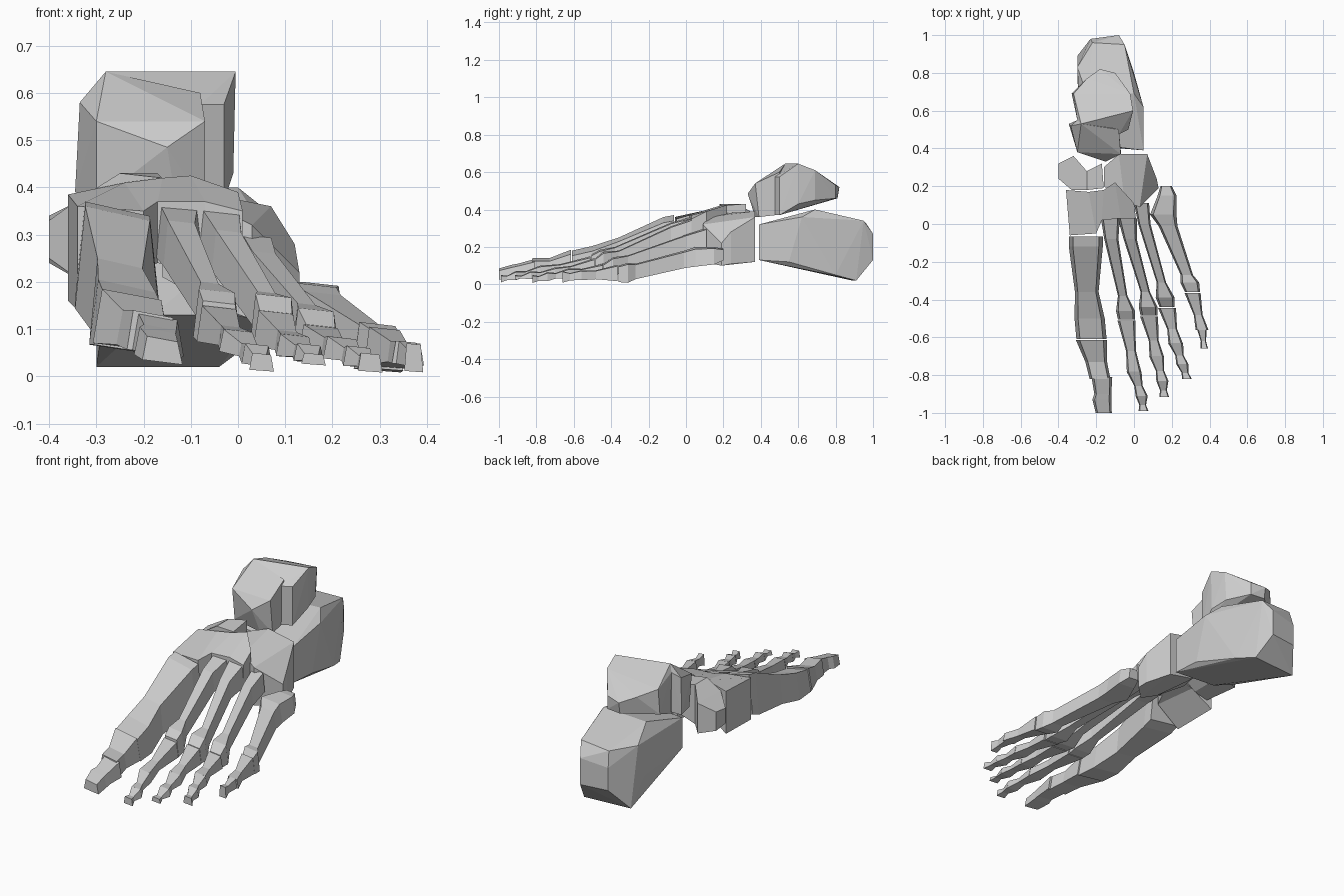
import bpy, bmesh


def finish(name, bm):
    bmesh.ops.recalc_face_normals(bm, faces=bm.faces)
    me = bpy.data.meshes.new(name)
    bm.to_mesh(me)
    bm.free()
    ob = bpy.data.objects.new(name, me)
    bpy.context.collection.objects.link(ob)
    return ob


def hull(name, pts):
    """Faceted solid wrapped around a few corner points."""
    bm = bmesh.new()
    for p in pts:
        bm.verts.new(p)
    r = bmesh.ops.convex_hull(bm, input=bm.verts)
    junk = {v for v in r["geom_interior"] if isinstance(v, bmesh.types.BMVert)}
    bmesh.ops.delete(bm, geom=list(junk), context='VERTS')
    bmesh.ops.dissolve_limit(bm, angle_limit=0.05, verts=bm.verts, edges=bm.edges)
    return finish(name, bm)


def loft(name, sections):
    """Skin four-corner sections and cap both ends."""
    bm = bmesh.new()
    rings = [[bm.verts.new(p) for p in s] for s in sections]
    for a, b in zip(rings, rings[1:]):
        for i in range(4):
            j = (i + 1) % 4
            bm.faces.new((a[i], a[j], b[j], b[i]))
    bm.faces.new(rings[0])
    bm.faces.new(rings[-1])
    return finish(name, bm)


def block(name, columns):
    """Loft across x; each section is a front and a back column (x, y, z0, z1)."""
    loft(name, [[(f[0], f[1], f[2]), (f[0], f[1], f[3]),
                 (b[0], b[1], b[3]), (b[0], b[1], b[2])] for f, b in columns])


def bone(name, stations, slope=0.15):
    """Long bone from stations (x, y, top z, bottom z, width), rolled sideways."""
    secs = []
    for x, y, zt, zb, w in stations:
        h, t = w / 2, w * 0.38
        secs.append([(x - h, y, zb + slope * h * .5), (x + h, y, max(zb - slope * h * .5, 0)),
                     (x + t, y, zt - slope * t * 1.5), (x - t, y, zt)])
    loft(name, secs)


def phalanx(name, a, b, w):
    """Waisted toe bone between two (x, y, top z, bottom z) ends."""
    m = [p * .4 + q * .6 for p, q in zip(a, b)]
    m[2] -= 0.012
    m[3] += 0.006
    bone(name, [(*a, w), (*m, w * .55), (*b, w * .8)])


# Heel bone
hull("heel_bone", [
    (-.28, .43, .16), (-.18, .41, .13), (.05, .39, .13), (.05, .39, .32), (-.28, .43, .32),
    (.05, .62, .36), (0, .69, .40), (-.25, .69, .39), (-.05, .95, .34),
    (-.22, .96, .33), (-.30, .83, .33), (-.30, .78, .15), (-.08, 1, .27),
    (-.23, .98, .25), (-.08, 1, .13), (-.23, .98, .13), (-.30, .89, .02),
    (-.04, .91, .02), (0, .8, .05), (.05, .55, .12), (-.18, .55, .12)])

# Ankle bone: rear dome and stepped front neck
hull("ankle_bone_dome", [
    (-.18, .82, .52), (-.10, .80, .53), (-.02, .69, .61), (-.005, .60, .645),
    (-.28, .53, .645), (-.25, .77, .55), (-.32, .69, .58), (-.30, .55, .61),
    (-.03, .50, .575), (-.08, .475, .575), (-.28, .50, .62), (-.08, .475, .37),
    (-.03, .50, .37), (-.01, .60, .43), (-.28, .50, .37), (-.30, .56, .41),
    (-.33, .69, .45), (-.03, .69, .45), (-.18, .81, .46), (-.10, .80, .46)])
hull("ankle_bone_neck", [
    (-.30, .55, .61), (-.335, .52, .58), (-.30, .38, .54), (-.15, .33, .485),
    (-.07, .37, .54), (-.08, .475, .575), (-.28, .53, .645), (-.08, .50, .60),
    (-.345, .53, .39), (-.30, .40, .37), (-.13, .37, .36), (-.07, .39, .36),
    (-.08, .48, .37), (-.30, .55, .40)])

# Midfoot blocks
block("inner_midfoot_bone", [
    ((-.40, .24, .25, .33), (-.40, .32, .24, .34)),
    ((-.33, .18, .20, .38), (-.32, .36, .22, .38)),
    ((-.25, .18, .22, .43), (-.25, .28, .22, .43)),
    ((-.16, .19, .27, .42), (-.17, .32, .28, .43))])
block("outer_midfoot_bone", [
    ((-.16, .20, .21, .38), (-.16, .30, .23, .38)),
    ((-.05, .12, .15, .36), (-.08, .37, .15, .39)),
    ((.03, .09, .12, .32), (.07, .37, .12, .36)),
    ((.13, .19, .10, .22), (.12, .24, .11, .28))])
block("wedge_bones", [
    ((-.34, -.06, .14, .36), (-.36, .18, .16, .385)),
    ((-.20, -.05, .23, .35), (-.24, .17, .24, .41)),
    ((-.17, .02, .24, .37), (-.16, .18, .26, .42)),
    ((-.07, .03, .22, .37), (-.10, .22, .25, .425)),
    ((.01, .03, .20, .35), (0, .11, .20, .39))])

# Five long foot bones
long_bones = [
    [(-.255, -.065, .37, .15, .18), (-.255, -.12, .36, .13, .18), (-.25, -.36, .25, .09, .125),
     (-.235, -.50, .205, .055, .16), (-.225, -.61, .18, .055, .16)],
    [(-.125, .03, .36, .25, .10), (-.12, -.08, .33, .23, .075), (-.06, -.38, .20, .12, .05),
     (-.045, -.46, .185, .08, .10), (-.04, -.505, .16, .07, .09)],
    [(-.035, .03, .35, .24, .10), (-.02, -.08, .31, .22, .07), (.06, -.36, .18, .10, .05),
     (.075, -.44, .175, .06, .10), (.08, -.485, .14, .06, .09)],
    [(.04, .11, .30, .20, .08), (.055, 0, .265, .17, .065), (.145, -.31, .155, .08, .05),
     (.165, -.39, .145, .045, .10), (.175, -.44, .11, .045, .08)],
    [(.17, .20, .19, .13, .06), (.175, .15, .20, .11, .10), (.155, .05, .20, .10, .14),
     (.18, -.01, .18, .09, .10), (.28, -.27, .11, .03, .065),
     (.295, -.31, .115, .012, .10), (.31, -.36, .10, .015, .08)],
]
for i, st in enumerate(long_bones):
    bone(f"long_bone_{i + 1}", st, 0.3 if i == 0 else 0.15)

# Big toe
bone("big_toe_base", [(-.225, -.615, .185, .06, .165), (-.20, -.73, .14, .06, .115),
                      (-.18, -.82, .14, .05, .11)], 0.25)
bone("big_toe_tip", [(-.17, -.81, .135, .05, .11), (-.165, -.9, .11, .045, .09),
                     (-.17, -.93, .105, .04, .10), (-.16, -1, .085, .03, .085)], 0.25)

# Small toes: joint positions (x, y, top z, bottom z), one bone per gap
toes = [
    [(-.04, -.51, .15, .07), (0, -.78, .10, .05), (.04, -.91, .07, .025), (.05, -.99, .05, .012)],
    [(.08, -.49, .14, .06), (.12, -.70, .09, .04), (.15, -.83, .07, .03), (.16, -.915, .05, .025)],
    [(.175, -.445, .11, .045), (.22, -.63, .085, .035), (.255, -.74, .065, .02), (.28, -.82, .05, .01)],
    [(.31, -.365, .105, .02), (.36, -.56, .075, .025), (.372, -.66, .07, .01)],
]
for i, joints in enumerate(toes):
    for k, (a, b) in enumerate(zip(joints, joints[1:])):
        phalanx(f"toe_{i + 2}_bone_{k + 1}", a, b, (.095, .08, .065)[k] if i < 3 else (.085, .05)[k])
